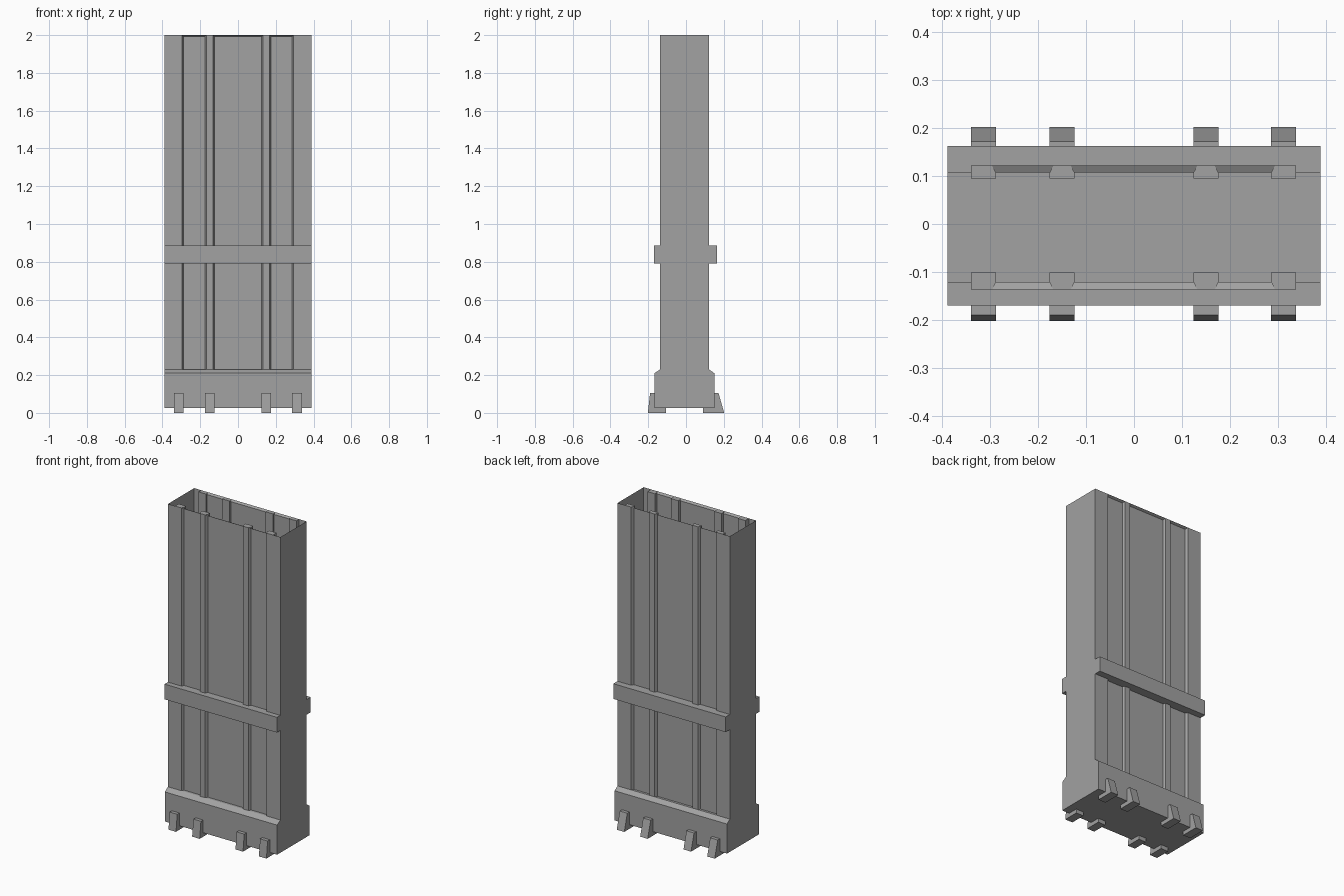
import bpy
import bmesh
from mathutils import Vector

if "Cube" in bpy.data.objects:
    bpy.data.objects.remove(bpy.data.objects["Cube"])

grey = bpy.data.materials.new("plain grey")
grey.use_nodes = True
colour = (0.36, 0.36, 0.36, 1)
grey.diffuse_color = colour
grey.node_tree.nodes["Principled BSDF"].inputs["Base Color"].default_value = colour

HALF = 0.389            # half width
FLOOR, SHOULDER, TOP = 0.025, 0.23, 2.0
LIP = 0.008             # height of the sloped lip above each panel
RIBS = (-0.314, -0.15, 0.15, 0.312)
HALF_RIB, HALF_FACE = 0.026, 0.018


def finish(name, bm, solid):
    if solid:
        bmesh.ops.recalc_face_normals(bm, faces=bm.faces)
    mesh = bpy.data.meshes.new(name)
    bm.to_mesh(mesh)
    bm.free()
    mesh.materials.append(grey)
    obj = bpy.data.objects.new(name, mesh)
    bpy.context.collection.objects.link(obj)
    return obj


def prism(name, outline, start, end, axis):
    """Solid from an outline in (y, z) along x, or in (x, y) along z."""
    bm = bmesh.new()
    place = (lambda a, b: (start, a, b)) if axis == "x" else (lambda a, b: (a, b, start))
    face = bm.faces.new([bm.verts.new(place(a, b)) for a, b in outline])
    moved = bmesh.ops.extrude_face_region(bm, geom=[face])["geom"]
    step = Vector((end - start, 0, 0) if axis == "x" else (0, 0, end - start))
    bmesh.ops.translate(bm, vec=step, verts=[v for v in moved if isinstance(v, bmesh.types.BMVert)])
    return finish(name, bm, True)


def sheets(name, quads):
    """Thin plates, each given by four corners."""
    bm = bmesh.new()
    for quad in quads:
        bm.faces.new([bm.verts.new(p) for p in quad])
    return finish(name, bm, False)


def wall(name, sign, outer, panel, inner):
    """Ribbed wall: flat corners, recessed panels and upright ribs."""
    quads = []

    def add(quad):
        quads.append(quad if sign < 0 else quad[::-1])

    def upright(x0, x1, y, top):
        add([(x0, y, SHOULDER), (x1, y, SHOULDER), (x1, y, top), (x0, y, top)])

    first, last = RIBS[0] - HALF_RIB, RIBS[-1] + HALF_RIB
    upright(-HALF, first, outer, TOP)
    upright(last, HALF, outer, TOP)
    for a, b in zip(RIBS, RIBS[1:]):
        x0, x1 = a + HALF_RIB, b - HALF_RIB
        f0, f1 = a + HALF_FACE, b - HALF_FACE
        upright(x0, x1, panel, TOP - LIP)
        add([(x0, panel, TOP - LIP), (x1, panel, TOP - LIP), (f1, outer, TOP), (f0, outer, TOP)])
    sheets(name + "_wall", quads)
    for i, x in enumerate(RIBS):
        # End ribs run flush into the flat corners
        left = HALF_RIB if i == 0 else HALF_FACE
        right = HALF_RIB if i == len(RIBS) - 1 else HALF_FACE
        prism(name + "_rib", [(x - HALF_RIB, inner), (x + HALF_RIB, inner),
                              (x + HALF_RIB, panel), (x + right, outer),
                              (x - left, outer), (x - HALF_RIB, panel)],
              SHOULDER, TOP, "z")


FRONT, BACK = -0.137, 0.122
wall("front", -1, FRONT, -0.121, -0.101)
wall("back", 1, BACK, 0.107, 0.095)

# Flared base, open at the top, with ledges reaching the recessed panels
skirt = [(-0.121, SHOULDER), (FRONT, SHOULDER), (-0.168, 0.21), (-0.168, FLOOR),
         (0.15, FLOOR), (0.15, 0.21), (BACK, SHOULDER), (0.107, SHOULDER)]
sheets("base_skirt", [[(-HALF, *a), (-HALF, *b), (HALF, *b), (HALF, *a)]
                      for a, b in zip(skirt, skirt[1:])])

# Flat side walls, running down over the base
bm = bmesh.new()
for x in (-HALF, HALF):
    side = [(FRONT, TOP)] + skirt[1:-1] + [(BACK, TOP)]
    loop = side if x > 0 else side[::-1]
    bm.faces.new([bm.verts.new((x, y, z)) for y, z in loop])
finish("side_walls", bm, False)

# Belts across the front and back
for name, y0, y1 in (("front_belt", -0.17, -0.121), ("back_belt", 0.107, 0.163)):
    prism(name, [(y0, 0.79), (y1, 0.79), (y1, 0.885), (y0, 0.885)], -HALF, HALF, "x")

# Feet gripping the lower edges
front_foot = [(-0.202, 0), (-0.105, 0), (-0.105, FLOOR), (-0.168, FLOOR),
              (-0.168, 0.105), (-0.19, 0.105)]
back_foot = [(0.202, 0), (0.09, 0), (0.09, FLOOR), (0.15, FLOOR),
             (0.15, 0.105), (0.172, 0.105)]
for x in RIBS:
    prism("front_foot", front_foot, x - HALF_RIB, x + HALF_RIB, "x")
    prism("back_foot", back_foot, x - HALF_RIB, x + HALF_RIB, "x")
